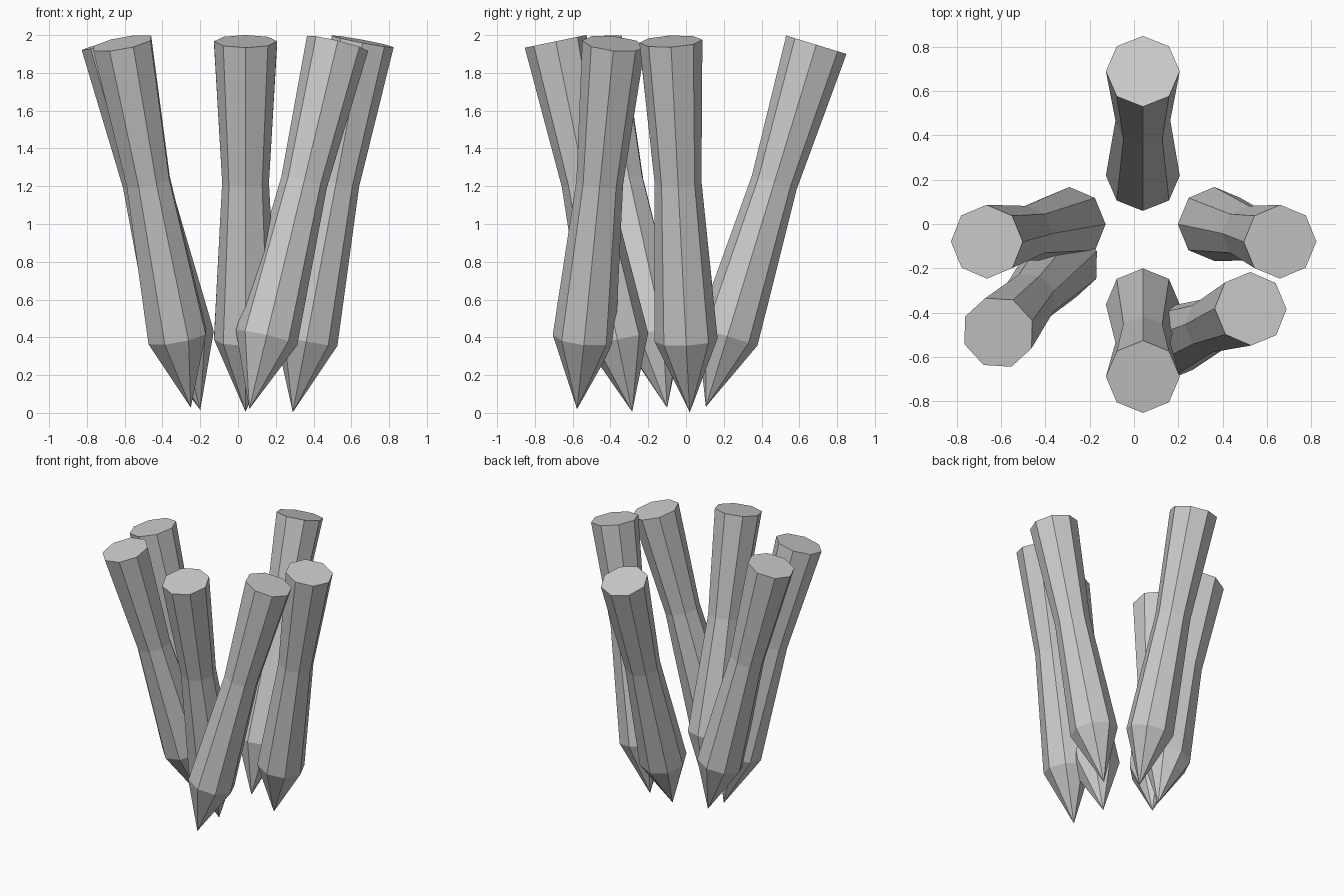
import bpy, bmesh, math
from mathutils import Vector

if "Cube" in bpy.data.objects:
    bpy.data.objects.remove(bpy.data.objects["Cube"])

SIDES = 8
# (fraction along the axis, radius) for each ring above the point
PROFILE = [(0.195, 0.167), (0.62, 0.124), (1.0, 0.167)]


def stake(name, tip, top, twist=0):
    """Octagonal stake: sharp point, flared shoulder, narrow waist, flat top."""
    tip, top = Vector(tip), Vector(top)
    axis = top - tip
    turn = Vector((0, 0, 1)).rotation_difference(axis)
    bm = bmesh.new()
    point = bm.verts.new(tip)
    rings = []
    for t, r in PROFILE:
        ring = []
        for i in range(SIDES):
            a = math.radians(twist) + math.tau * i / SIDES
            offset = turn @ Vector((r * math.cos(a), r * math.sin(a), 0))
            ring.append(bm.verts.new(tip + axis * t + offset))
        rings.append(ring)
    for i in range(SIDES):
        j = (i + 1) % SIDES
        bm.faces.new((point, rings[0][j], rings[0][i]))
        for lo, hi in zip(rings, rings[1:]):
            bm.faces.new((lo[i], lo[j], hi[j], hi[i]))
    bm.faces.new(rings[-1])
    bmesh.ops.recalc_face_normals(bm, faces=bm.faces)
    mesh = bpy.data.meshes.new(name)
    bm.to_mesh(mesh)
    bm.free()
    bpy.context.collection.objects.link(bpy.data.objects.new(name, mesh))


# Six stakes leaning outwards
stake("back_stake", (0.04, 0.105, 0.032), (0.04, 0.69, 1.949))
stake("left_stake", (-0.20, 0.02, 0.015), (-0.665, -0.08, 1.96))
stake("right_stake", (0.29, 0.02, 0.003), (0.66, -0.08, 1.967))
stake("front_left_stake", (-0.25, -0.10, 0.027), (-0.613, -0.49, 1.957), twist=20)
stake("front_stake", (0.04, -0.285, 0.006), (0.04, -0.69, 1.967))
stake("front_right_stake", (0.06, -0.577, 0.02), (0.527, -0.383, 1.955))
